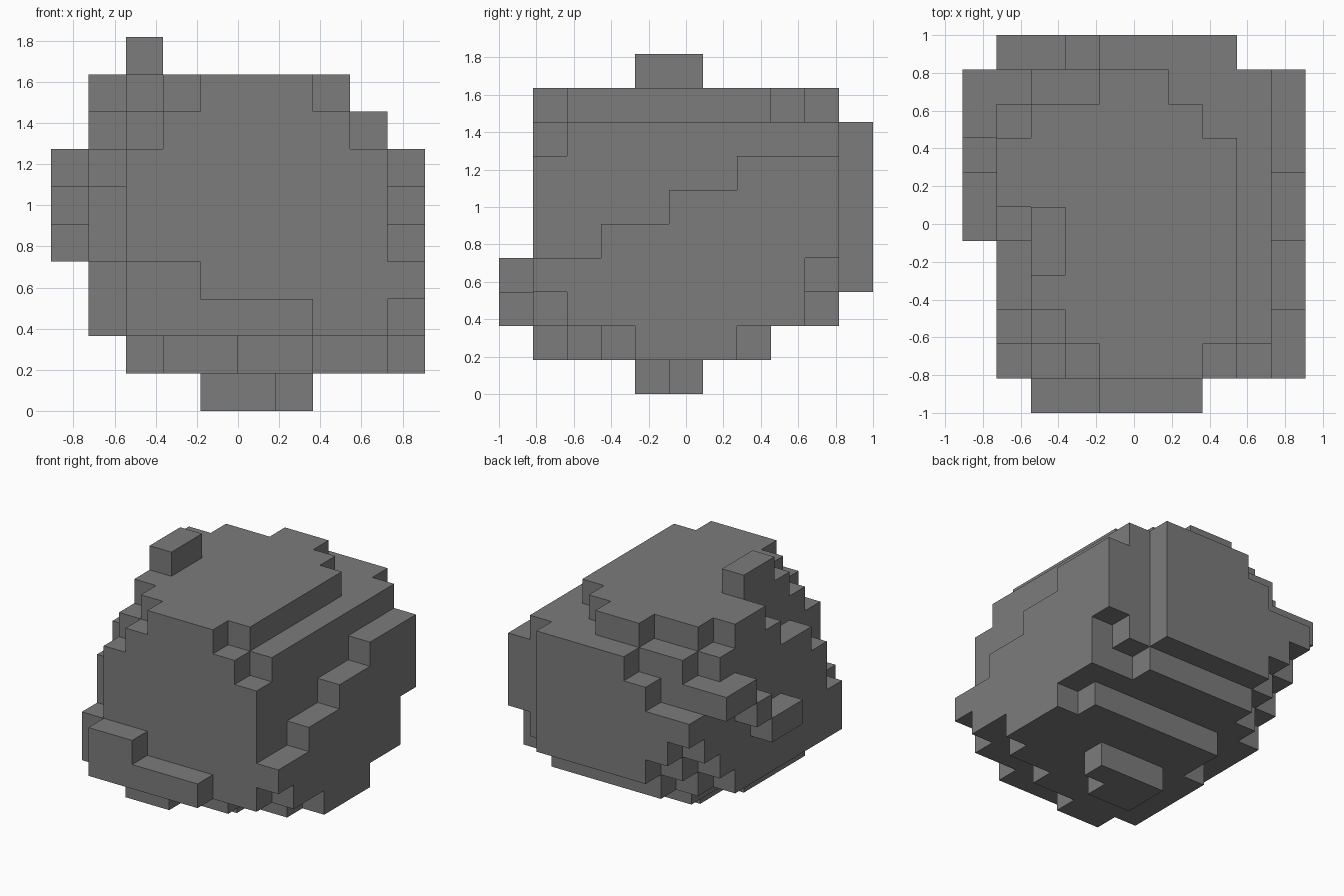
import bpy
import bmesh
from mathutils import Vector

UNIT = 2 / 11                      # edge of one cube in the block grid
CORNER = Vector((-5, -5.5, 0))     # grid corner, in cubes

if "Cube" in bpy.data.objects:
    bpy.data.objects.remove(bpy.data.objects["Cube"], do_unlink=True)

stone = bpy.data.materials.new("stone_grey")
stone.use_nodes = True
GREY = (0.2, 0.2, 0.2, 1)
stone.diffuse_color = GREY
stone.node_tree.nodes["Principled BSDF"].inputs["Base Color"].default_value = GREY


def block(x, y, z):
    """Grid cells of a box, each axis given as (start, end)."""
    return {(i, j, k) for i in range(*x) for j in range(*y) for k in range(*z)}


parts = {}

# Main body with its chipped corners
body = block(x=(1, 9), y=(1, 10), z=(2, 8))
body -= block(x=(1, 2), y=(1, 2), z=(4, 8))      # front right corner
body -= block(x=(1, 2), y=(2, 3), z=(6, 8))
body -= block(x=(1, 2), y=(3, 5), z=(7, 8))
body -= block(x=(2, 3), y=(1, 2), z=(7, 8))
body -= block(x=(8, 9), y=(1, 2), z=(7, 8))      # front left corner
body -= block(x=(1, 2), y=(9, 10), z=(7, 8))     # back right corner
body -= block(x=(1, 2), y=(9, 10), z=(3, 4))
body -= block(x=(1, 2), y=(8, 9), z=(2, 3))
body -= block(x=(1, 3), y=(9, 10), z=(2, 3))
body -= block(x=(8, 9), y=(9, 10), z=(2, 3))     # back left corner
parts["body"] = body

# Flat top slab with a stepped outline
top = block(x=(2, 8), y=(3, 8), z=(8, 9))
top |= block(x=(4, 7), y=(1, 2), z=(8, 9))
top |= block(x=(3, 8), y=(2, 3), z=(8, 9))
top |= block(x=(1, 2), y=(6, 8), z=(8, 9))
top |= block(x=(2, 7), y=(8, 9), z=(8, 9))
top |= block(x=(4, 6), y=(9, 10), z=(8, 9))
parts["top_slab"] = top

# Small knob on the top
parts["top_knob"] = block(x=(2, 3), y=(4, 6), z=(9, 10))

# Low ledge on the front
ledge = block(x=(2, 7), y=(0, 1), z=(2, 3))
ledge |= block(x=(2, 4), y=(0, 1), z=(3, 4))
parts["front_ledge"] = ledge

# Left side plate, stepping up towards the back
left = block(x=(9, 10), y=(2, 9), z=(2, 4))
left |= block(x=(9, 10), y=(1, 2), z=(3, 4))
for rise, start in enumerate((3, 5, 7)):
    left |= block(x=(9, 10), y=(start, 10), z=(4 + rise, 5 + rise))
parts["left_plate"] = left

# Right side ridge, climbing towards the back
ridge = set()
for rise, (start, end) in enumerate(((5, 7), (7, 8), (8, 10))):
    ridge |= block(x=(0, 1), y=(start, end), z=(4 + rise, 5 + rise))
parts["right_ridge"] = ridge

# Back plate, narrowing to the right
back = block(x=(4, 8), y=(10, 11), z=(3, 8))
back |= block(x=(3, 4), y=(10, 11), z=(3, 7))
back |= block(x=(2, 3), y=(10, 11), z=(4, 6))
back |= block(x=(1, 2), y=(10, 11), z=(5, 6))
parts["back_plate"] = back

# Underside slab with a stepped outline
under = block(x=(2, 10), y=(4, 6), z=(1, 2))
under |= block(x=(3, 5), y=(1, 2), z=(1, 2))
under |= block(x=(2, 7), y=(2, 3), z=(1, 2))
under |= block(x=(2, 9), y=(3, 4), z=(1, 2))
under |= block(x=(3, 10), y=(6, 7), z=(1, 2))
under |= block(x=(3, 9), y=(7, 8), z=(1, 2))
parts["underside_slab"] = under

# Foot that touches the ground
foot = block(x=(4, 6), y=(4, 5), z=(0, 1))
foot |= block(x=(4, 7), y=(5, 6), z=(0, 1))
parts["foot"] = foot

solid = set().union(*parts.values())


def skin(name, cells):
    """Wrap the exposed sides of a part's cells in flat faces."""
    bm = bmesh.new()
    for cell in sorted(cells):
        centre = Vector(cell) + Vector((0.5, 0.5, 0.5))
        for axis in range(3):
            for sign in (-1, 1):
                normal = Vector((0, 0, 0))
                normal[axis] = sign
                beside = tuple(int(c + n) for c, n in zip(cell, normal))
                if beside in solid:
                    continue
                u = Vector((0, 0, 0))
                u[(axis + 1) % 3] = 0.5
                v = normal.cross(u)
                mid = centre + normal / 2
                ring = (mid - u - v, mid + u - v, mid + u + v, mid - u + v)
                bm.faces.new([bm.verts.new((p + CORNER) * UNIT) for p in ring])
    bmesh.ops.remove_doubles(bm, verts=bm.verts, dist=UNIT / 100)
    bmesh.ops.dissolve_limit(bm, angle_limit=0.01, verts=bm.verts, edges=bm.edges)
    mesh = bpy.data.meshes.new(name)
    bm.to_mesh(mesh)
    bm.free()
    mesh.materials.append(stone)
    bpy.context.scene.collection.objects.link(bpy.data.objects.new(name, mesh))


for part_name, part_cells in parts.items():
    skin(part_name, part_cells)
